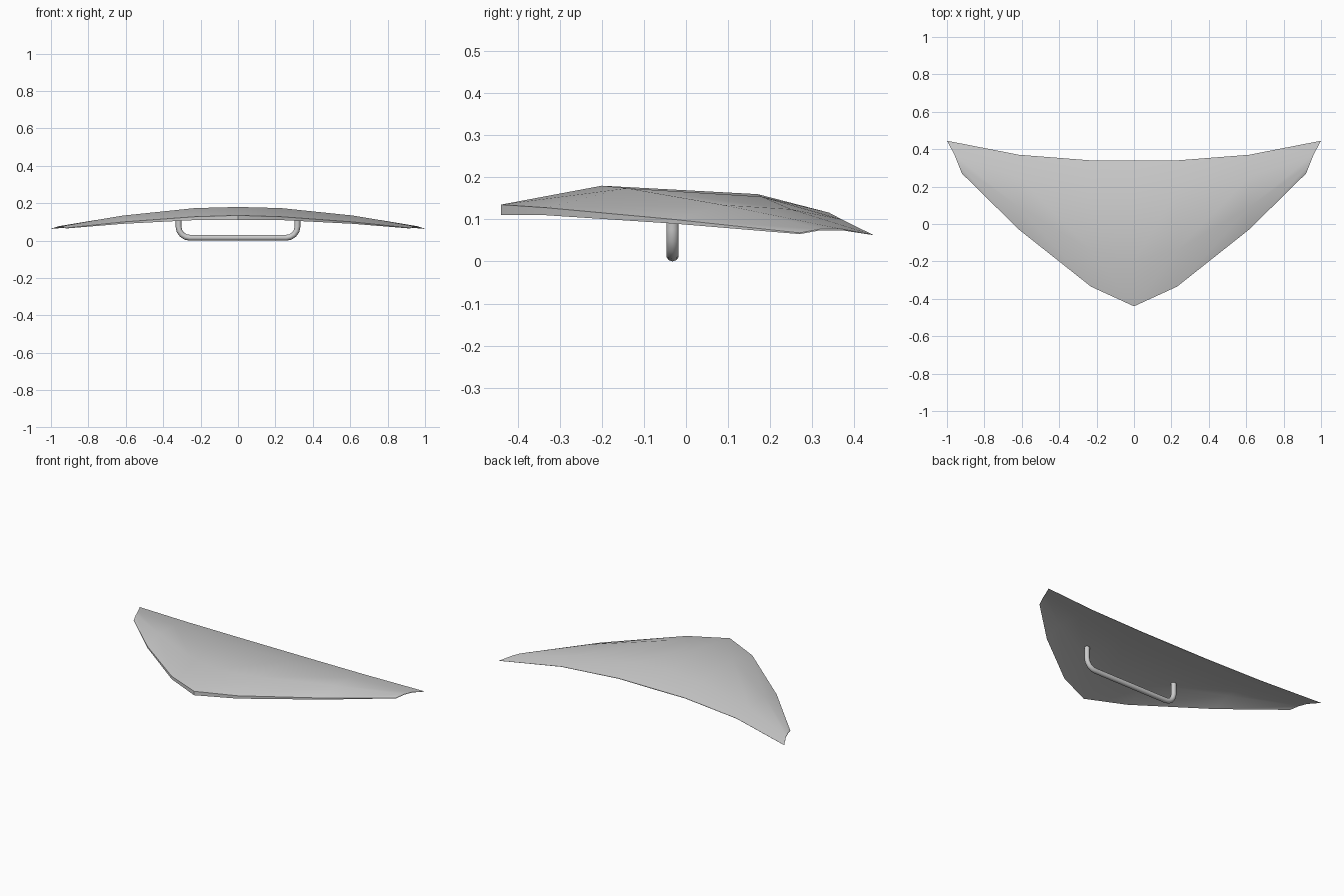
import bpy, bmesh, math

if "Cube" in bpy.data.objects:
    bpy.data.objects.remove(bpy.data.objects["Cube"])

# wing: chordwise stations (x, y, z) from leading to trailing edge, right half
sections = [
    [(0, -.44, .135), (0, -.2, .18), (0, .17, .16), (0, .34, .116)],
    [(.23, -.335, .128), (.23, -.14, .174), (.23, .18, .154), (.23, .34, .116)],
    [(.615, -.03, .10), (.615, .09, .134), (.615, .25, .124), (.615, .37, .10)],
    [(.92, .27, .068), (.94, .32, .077), (.96, .37, .077), (1, .445, .063)],
]
thick = [.025, .018, .010, .003]
edge = [1, 1, 1, .15]

bm = bmesh.new()

def layer(side, lower):
    return [[bm.verts.new((side * x, y, z - (t * e if lower else 0)))
             for (x, y, z), e in zip(sec, edge)]
            for sec, t in zip(sections, thick)]

for side in (1, -1):
    top, low = layer(side, False), layer(side, True)
    for i in range(3):
        for j in range(3):
            for g in (top, low):
                bm.faces.new((g[i][j], g[i + 1][j], g[i + 1][j + 1], g[i][j + 1]))
        # leading and trailing edge strips
        for j in (0, 3):
            bm.faces.new((top[i][j], top[i + 1][j], low[i + 1][j], low[i][j]))
    # tip strip
    for j in range(3):
        bm.faces.new((top[3][j], top[3][j + 1], low[3][j + 1], low[3][j]))
bmesh.ops.remove_doubles(bm, verts=bm.verts, dist=1e-4)
bmesh.ops.recalc_face_normals(bm, faces=bm.faces)
mesh = bpy.data.meshes.new("wing")
bm.to_mesh(mesh)
bm.free()
wing = bpy.data.objects.new("wing", mesh)
bpy.context.collection.objects.link(wing)
bpy.context.view_layer.objects.active = wing
wing.select_set(True)
bpy.ops.object.shade_smooth_by_angle(angle=math.radians(40))

# control bar: rounded U of tube under the wing
R, half, r = .0155, .318, .06
right = [(half, .152)]
for k in range(5):
    a = -math.pi / 2 * k / 4
    right.append((half - r + r * math.cos(a), R + r + r * math.sin(a)))
path = right + [(-x, z) for x, z in reversed(right)]
cu = bpy.data.curves.new("control_bar", 'CURVE')
cu.dimensions = '3D'
cu.bevel_depth = R
cu.bevel_resolution = 3
cu.use_fill_caps = True
sp = cu.splines.new('POLY')
sp.points.add(len(path) - 1)
for p, (x, z) in zip(sp.points, path):
    p.co = (x, -.032, z, 1)
bar = bpy.data.objects.new("control_bar", cu)
bpy.context.collection.objects.link(bar)
sp.use_smooth = True
